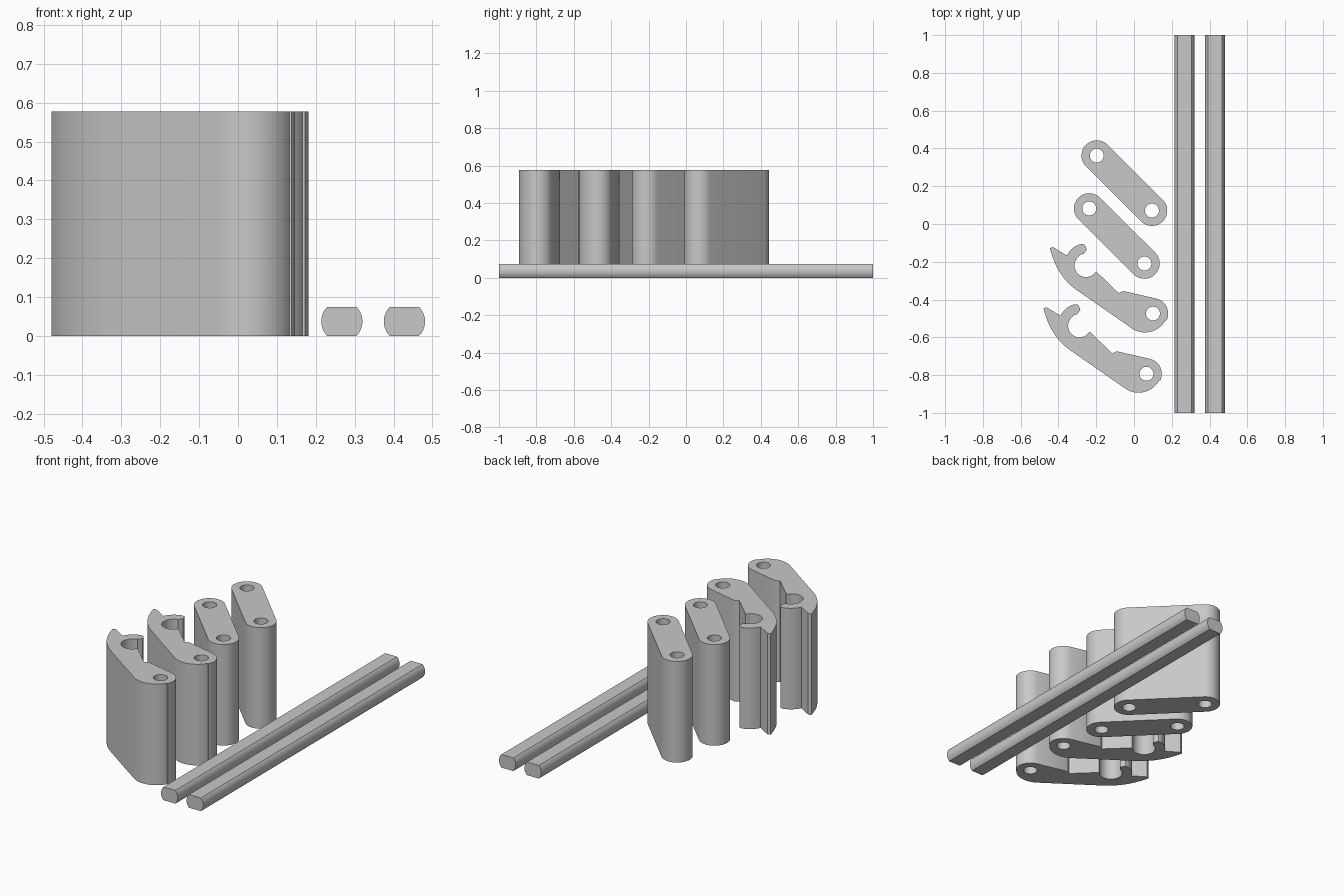
import bpy, bmesh, math
from mathutils import Matrix

if "Cube" in bpy.data.objects:
    bpy.data.objects.remove(bpy.data.objects["Cube"])

grey = bpy.data.materials.new("plain_grey")
grey.diffuse_color = (0.58, 0.58, 0.58, 1)
grey.use_nodes = True
grey.node_tree.nodes["Principled BSDF"].inputs["Base Color"].default_value = grey.diffuse_color

HEIGHT = 0.577       # height of the upright parts
HOLE = 0.037         # pin hole radius
END = 0.081          # rounded end radius


def arc(cx, cy, r, a0, a1, n):
    """Points on an arc, angles in degrees."""
    return [(cx + r * math.cos(math.radians(a0 + (a1 - a0) * i / n)),
             cy + r * math.sin(math.radians(a0 + (a1 - a0) * i / n)))
            for i in range(n + 1)]


def bezier(p, c, q, n):
    """Points on a quadratic curve from p to q."""
    return [tuple((1 - t) ** 2 * p[k] + 2 * t * (1 - t) * c[k] + t * t * q[k] for k in (0, 1))
            for t in (i / n for i in range(n + 1))]


def circle(cx, cy, r, n=32):
    return arc(cx, cy, r, 0, 360, n)[:-1]


def extrude(name, loops, depth, matrix):
    """Solid from a filled outline with holes, centred on its depth."""
    curve = bpy.data.curves.new(name, 'CURVE')
    curve.dimensions = '2D'
    curve.fill_mode = 'BOTH'
    curve.extrude = depth / 2
    for loop in loops:
        s = curve.splines.new('POLY')
        s.points.add(len(loop) - 1)
        for pt, (x, y) in zip(s.points, loop):
            pt.co = (x, y, 0, 1)
        s.use_cyclic_u = True
    tmp = bpy.data.objects.new(name + "_outline", curve)
    bpy.context.collection.objects.link(tmp)
    bpy.context.view_layer.update()
    dg = bpy.context.evaluated_depsgraph_get()
    mesh = bpy.data.meshes.new_from_object(tmp.evaluated_get(dg))
    bpy.data.objects.remove(tmp)
    bm = bmesh.new()
    bm.from_mesh(mesh)
    bmesh.ops.remove_doubles(bm, verts=bm.verts, dist=0.0005)
    bm.transform(matrix)
    bmesh.ops.recalc_face_normals(bm, faces=bm.faces)
    bm.to_mesh(mesh)
    bm.free()
    mesh.materials.clear()
    mesh.materials.append(grey)
    mesh.shade_smooth()
    mesh.set_sharp_from_angle(angle=math.radians(30))
    ob = bpy.data.objects.new(name, mesh)
    bpy.context.collection.objects.link(ob)
    return ob


# Straight links: a capsule with a pin hole at each end
DX, DY = -0.292, 0.291
link = arc(0, 0, END, -135, 45, 24) + arc(DX, DY, END, 45, 225, 24)
link_loops = [link, circle(0, 0, HOLE), circle(DX, DY, HOLE)]
for i, (x, y) in enumerate([(0.095, 0.071), (0.055, -0.209)]):
    extrude(f"straight_link_{i + 1}", link_loops, HEIGHT,
            Matrix.Translation((x, y, HEIGHT / 2)))

# Hooked links: bent arm with a pin hole and an open, pronged socket
hook = arc(-0.042, 0.024, 0.124, -125, -29, 18)            # heel
hook += arc(0, 0, END, -27, 79, 18)                        # pin end
hook += bezier((-0.155, 0.119), (-0.169, 0.116), (-0.181, 0.108), 4)
hook += bezier((-0.299, 0.222), (-0.309, 0.218), (-0.315, 0.206), 3)
hook += arc(-0.354, 0.254, 0.061, -50, -222, 24)           # socket
hook += bezier((-0.390, 0.305), (-0.378, 0.317), (-0.367, 0.315), 3)
hook += bezier((-0.350, 0.337), (-0.354, 0.353), (-0.363, 0.366), 3)
hook += bezier((-0.380, 0.368), (-0.430, 0.356), (-0.455, 0.307), 8)
hook += [(-0.529, 0.352)]                                  # barb
hook += bezier((-0.545, 0.346), (-0.510, 0.201), (-0.407, 0.127), 16)
for i, (x, y) in enumerate([(0.100, -0.474), (0.066, -0.793)]):
    extrude(f"hooked_link_{i + 1}", [hook, circle(0, 0, HOLE)], HEIGHT,
            Matrix.Translation((x, y, HEIGHT / 2)))

# Long rods: round bars with flats on top and bottom
R, FLAT = 0.053, 0.0375
a = math.degrees(math.asin(FLAT / R))
rod = arc(0, 0, R, -a, a, 16) + arc(0, 0, R, 180 - a, 180 + a, 16)
for i, x in enumerate((0.267, 0.428)):
    extrude(f"long_rod_{i + 1}", [rod], 2.0,
            Matrix.Translation((x, 0, FLAT)) @ Matrix.Rotation(math.pi / 2, 4, 'X'))
